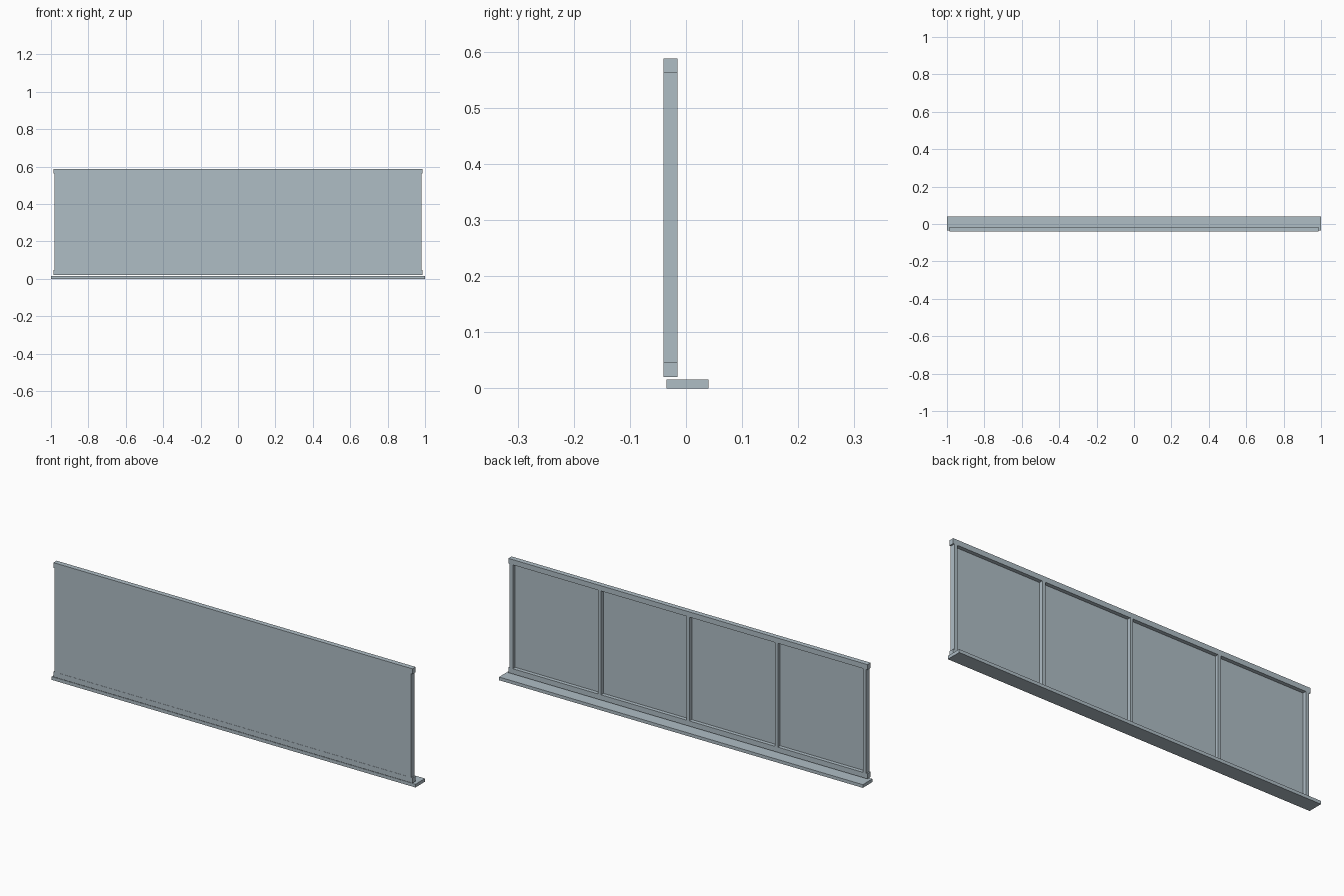
import bpy

if "Cube" in bpy.data.objects:
    bpy.data.objects.remove(bpy.data.objects["Cube"], do_unlink=True)

metal = bpy.data.materials.new("pale_blue_grey")
metal.use_nodes = True
colour = (0.43, 0.51, 0.56, 1)
metal.diffuse_color = colour
metal.node_tree.nodes["Principled BSDF"].inputs["Base Color"].default_value = colour


def box(name, x, y, z):
    """Box spanning the given (low, high) ranges."""
    spans = (x, y, z)
    bpy.ops.mesh.primitive_cube_add(size=1, location=[(a + b) / 2 for a, b in spans])
    ob = bpy.context.object
    ob.name = name
    ob.scale = [b - a for a, b in spans]
    bpy.ops.object.transform_apply(location=False, rotation=False, scale=True)
    ob.data.materials.append(metal)
    return ob


DEPTH = (-0.040, -0.015)
LOW, HIGH = 0.046, 0.562
RAIL = 0.987
POST_OUT, POST_IN = 0.98, 0.963
MULLION = 0.008

# Sill board below the frame
box("sill", (-1, 1), (-0.035, 0.04), (0, 0.016))

# Rails run slightly past the end posts
box("bottom_rail", (-RAIL, RAIL), DEPTH, (0.02, LOW))
box("top_rail", (-RAIL, RAIL), DEPTH, (HIGH, 0.588))

# End posts
box("left_post", (POST_IN, POST_OUT), DEPTH, (LOW, HIGH))
box("right_post", (-POST_OUT, -POST_IN), DEPTH, (LOW, HIGH))

# Mullions between the four bays
centres = [-0.486, 0, 0.486]
for i, c in enumerate(centres):
    box(f"mullion_{i + 1}", (c - MULLION, c + MULLION), DEPTH, (LOW, HIGH))

# Panes set just behind the front face
starts = [-POST_IN] + [c + MULLION for c in centres]
ends = [c - MULLION for c in centres] + [POST_IN]
for i, span in enumerate(zip(starts, ends)):
    box(f"pane_{i + 1}", span, (-0.039, -0.034), (LOW, HIGH))
